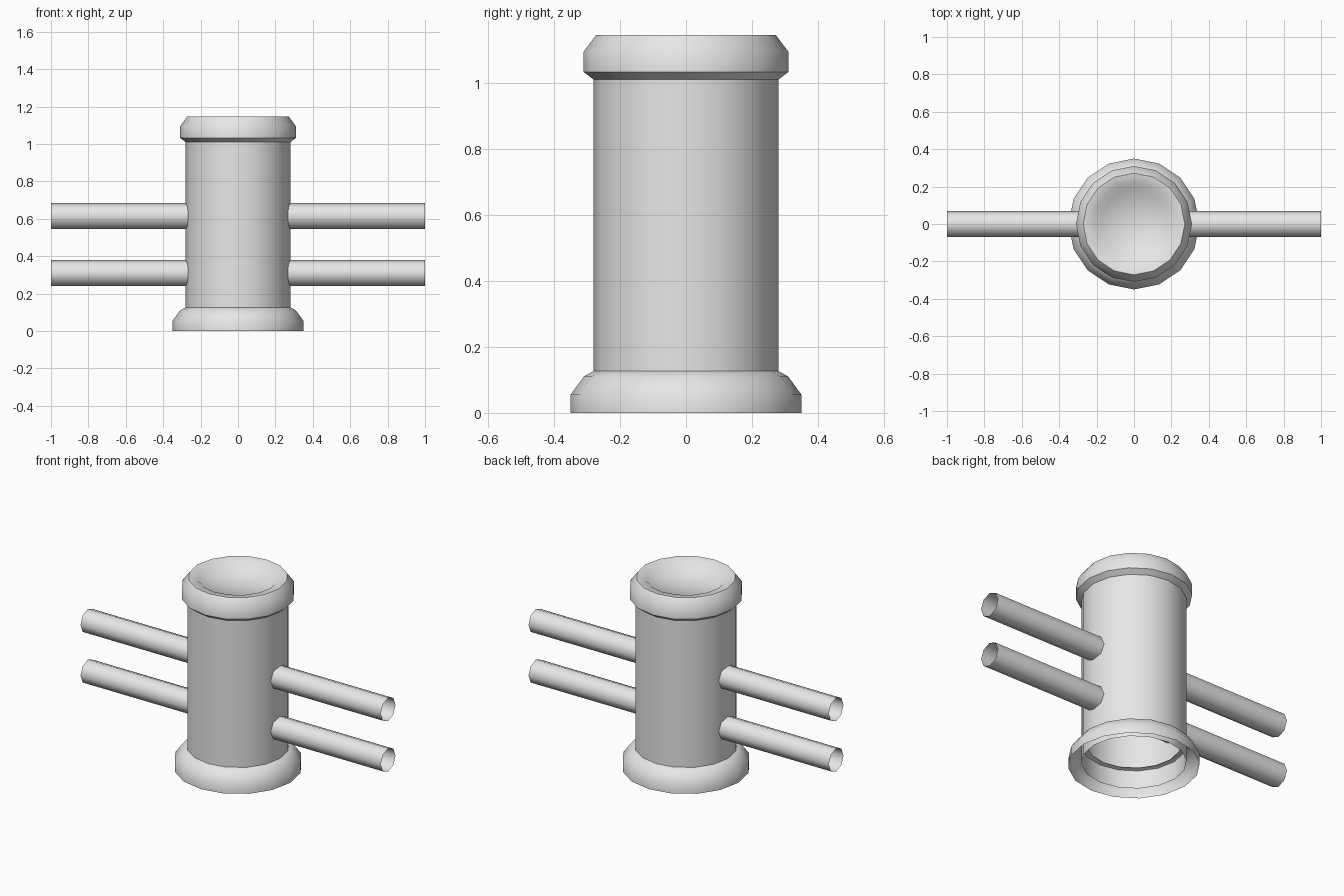
import bpy, bmesh, math
from mathutils import Matrix

cube = bpy.data.objects.get("Cube")
if cube:
    bpy.data.objects.remove(cube, do_unlink=True)

grey = bpy.data.materials.new("light grey metal")
grey.use_nodes = True
colour = (0.8, 0.8, 0.8, 1)
grey.diffuse_color = colour
grey.node_tree.nodes["Principled BSDF"].inputs["Base Color"].default_value = colour


def lathe(name, profile, sides, matrix=Matrix(), sharp=50):
    """Spin a (radius, height) profile around z; a zero radius closes to a point."""
    bm = bmesh.new()
    rings = []
    for r, z in profile:
        if r == 0:
            rings.append([bm.verts.new((0, 0, z))] * sides)
        else:
            angles = [math.tau * i / sides for i in range(sides)]
            rings.append([bm.verts.new((r * math.cos(a), r * math.sin(a), z)) for a in angles])
    for low, high in zip(rings, rings[1:]):
        for i in range(sides):
            j = (i + 1) % sides
            corners = list(dict.fromkeys((low[i], low[j], high[j], high[i])))
            bm.faces.new(corners)
    bm.transform(matrix)
    mesh = bpy.data.meshes.new(name)
    bm.to_mesh(mesh)
    bm.free()
    mesh.materials.append(grey)
    obj = bpy.data.objects.new(name, mesh)
    bpy.context.collection.objects.link(obj)
    bpy.ops.object.select_all(action="DESELECT")
    obj.select_set(True)
    bpy.context.view_layer.objects.active = obj
    bpy.ops.object.shade_smooth_by_angle(angle=math.radians(sharp))
    return obj


# Upright post: open tube, flared foot and dished cap
lathe("column", [(0.28, 0.02), (0.28, 1.02)], 16)
lathe("foot_collar", [(0.35, 0), (0.35, 0.055), (0.31, 0.11), (0.28, 0.127), (0.25, 0.13)], 16)
lathe("cap", [(0.28, 1.01), (0.31, 1.033), (0.31, 1.095), (0.272, 1.146),
              (0.22, 1.138), (0.18, 1.1), (0, 1.085)], 16, sharp=44)

# Open-ended cross pipes running through the post
along_x = Matrix.Rotation(math.radians(90), 4, "Y")
for name, height in (("lower_pipe", 0.31), ("upper_pipe", 0.615)):
    lathe(name, [(0.07, -1), (0.07, 1)], 8, Matrix.Translation((0, 0, height)) @ along_x)
